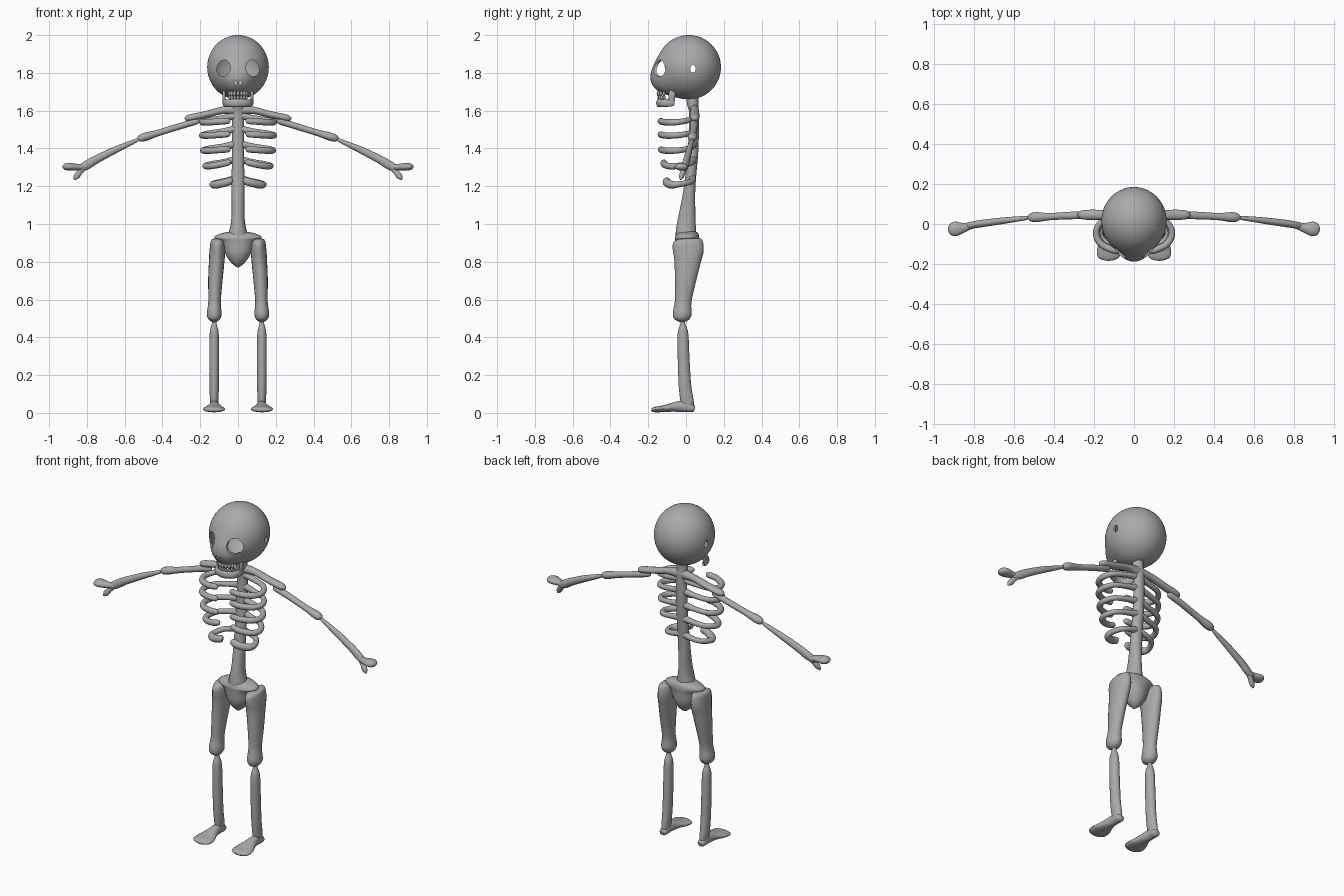
import bpy, bmesh, math
from mathutils import Vector, Matrix

bone = bpy.data.materials.new("bone_grey")
bone.diffuse_color = (0.4, 0.4, 0.4, 1)


def make_object(name, bm, mirror=False):
    bmesh.ops.recalc_face_normals(bm, faces=bm.faces)
    me = bpy.data.meshes.new(name)
    bm.to_mesh(me)
    bm.free()
    ob = bpy.data.objects.new(name, me)
    bpy.context.collection.objects.link(ob)
    me.materials.append(bone)
    if mirror:
        m = ob.modifiers.new("mirror", 'MIRROR')
        m.use_mirror_merge = False
    return ob


def spline(pts, sub):
    """Catmull-Rom through points (x, y, z, radius a, radius b)."""
    out = []
    for i in range(len(pts) - 1):
        p = [pts[max(i - 1, 0)], pts[i], pts[i + 1], pts[min(i + 2, len(pts) - 1)]]
        for s in range(sub):
            t = s / sub
            out.append([0.5 * (2 * b + (c - a) * t + (2 * a - 5 * b + 4 * c - d) * t * t
                        + (3 * b - a - 3 * c + d) * t ** 3) for a, b, c, d in zip(*p)])
    return out + [list(pts[-1])]


def tube(name, pts, ref, mirror=True, sub=5, sides=20):
    """Loft of ellipses; radius b lies along ref, radius a across it."""
    bm = bmesh.new()
    rows = spline(pts, sub)
    rings = []
    for i, r in enumerate(rows):
        c = Vector(r[:3])
        t = Vector(rows[min(i + 1, len(rows) - 1)][:3]) - Vector(rows[max(i - 1, 0)][:3])
        side = t.cross(Vector(ref)).normalized()
        up = side.cross(t).normalized()
        a, b = max(r[3], 0.003), max(r[4], 0.003)
        rings.append([bm.verts.new(c + side * a * math.cos(k * math.tau / sides)
                                   + up * b * math.sin(k * math.tau / sides)) for k in range(sides)])
    for r0, r1 in zip(rings, rings[1:]):
        for k in range(sides):
            n = (k + 1) % sides
            bm.faces.new((r0[k], r0[n], r1[n], r1[k]))
    bm.faces.new(rings[0])
    bm.faces.new(rings[-1])
    return make_object(name, bm, mirror)


X, Y, Z = (1, 0, 0), (0, 1, 0), (0, 0, 1)

# Skull: round cranium with the face pushed forward
bm = bmesh.new()
bmesh.ops.create_uvsphere(bm, u_segments=56, v_segments=36, radius=1)
snout = Vector((0, -0.19, -0.085)).normalized()
for v in bm.verts:
    d = v.co.normalized()
    bump = 0.045 * max(0, d.dot(snout)) ** 8
    v.co = Vector((d.x * 0.163, d.y * 0.17, d.z * 0.17)) + d * bump + Vector((0, 0.015, 1.83))
skull = make_object("skull", bm)
sol = skull.modifiers.new("shell", 'SOLIDIFY')
sol.thickness = 0.012
sol.offset = -1

# Cutter for eye sockets, nose holes and ear holes
bm = bmesh.new()
lay = Matrix.Rotation(math.pi / 2, 4, 'X')


def hole(pos, axis_turn, tilt, rx, rz, depth, seg):
    mat = (Matrix.Translation(pos) @ Matrix.Rotation(axis_turn, 4, 'Z')
           @ Matrix.Rotation(tilt, 4, 'Y') @ Matrix.Diagonal((rx, 1, rz, 1)) @ lay)
    bmesh.ops.create_cone(bm, cap_ends=True, segments=seg, radius1=1, radius2=1,
                          depth=depth, matrix=mat)


for s in (-1, 1):
    hole((s * 0.077, -0.15, 1.825), 0, -s * 0.3, 0.036, 0.046, 0.2, 9)
    hole((s * 0.013, -0.18, 1.748), 0, s * 0.3, 0.007, 0.014, 0.1, 8)
hole((0, 0.037, 1.822), math.pi / 2, 0, 0.015, 0.022, 0.5, 8)
cutter = make_object("hole_cutter", bm)
cutter.hide_render = True
bo = skull.modifiers.new("holes", 'BOOLEAN')
bo.operation = 'DIFFERENCE'
bo.solver = 'EXACT'
bo.object = cutter
bpy.context.view_layer.objects.active = skull
for m in ("shell", "holes"):
    bpy.ops.object.modifier_apply(modifier=m)
bpy.data.objects.remove(cutter)

# Jaw with rising back branches
tube("jaw", [(-0.072, -0.062, 1.645, 0.008, 0.014), (-0.07, -0.08, 1.643, 0.011, 0.021),
             (-0.052, -0.125, 1.64, 0.012, 0.02), (0, -0.145, 1.641, 0.013, 0.022),
             (0.052, -0.125, 1.64, 0.012, 0.02), (0.07, -0.08, 1.643, 0.011, 0.021),
             (0.072, -0.062, 1.645, 0.008, 0.014)], Z, False)
tube("jaw_branch", [(0.072, -0.075, 1.635, 0.007, 0.012), (0.074, -0.075, 1.67, 0.009, 0.018),
                    (0.074, -0.073, 1.7, 0.008, 0.017), (0.073, -0.078, 1.716, 0.003, 0.008)], Y)

# Teeth in two arcs
bm = bmesh.new()
for zc, rad, h in ((1.69, 0.05, 0.014), (1.669, 0.046, 0.012)):
    for k in range(7):
        a = math.radians(-66 + 22 * k)
        bmesh.ops.create_uvsphere(bm, u_segments=10, v_segments=6, radius=1, matrix=Matrix.Translation(
            (rad * math.sin(a), -0.097 - rad * math.cos(a), zc)) @ Matrix.Diagonal((0.009, 0.008, h, 1)))
make_object("teeth", bm)

# Spine and pelvis
tube("spine", [(0, 0.033, 1.69, 0.03, 0.034), (0, 0.035, 1.64, 0.031, 0.03),
               (0, 0.042, 1.58, 0.032, 0.026), (0, 0.038, 1.4, 0.032, 0.028),
               (0, 0.02, 1.2, 0.034, 0.03), (0, 0.006, 1.05, 0.034, 0.044),
               (0, 0, 0.97, 0.045, 0.053), (0, 0, 0.9, 0.07, 0.056)], Y, False)
tube("pelvis", [(0, 0.003, 0.958, 0.05, 0.045), (0, 0.004, 0.947, 0.1, 0.058),
                (0, 0.006, 0.928, 0.125, 0.064), (0, 0.006, 0.9, 0.09, 0.063),
                (0, 0.006, 0.84, 0.066, 0.058), (0, 0.004, 0.795, 0.036, 0.036),
                (0, 0, 0.77, 0.004, 0.004)], Y, False)

# Ribs: (height, half width, front reach)
for i, (z, w, f) in enumerate(((1.54, 0.19, 0.13), (1.47, 0.19, 0.13), (1.39, 0.185, 0.128),
                               (1.308, 0.172, 0.115), (1.21, 0.135, 0.1))):
    last = i == 4
    r = 0.021 if last else 0.017
    hook = 0.018 if i > 2 else 0.005
    tube("rib_%d" % (i + 1), [
        (0.0, 0.04 - 0.01 * last, z + 0.035, 0.02, 0.022),
        (w * 0.4, 0.035, z + 0.022, 0.017, 0.015),
        (w * 0.82, 0.015, z + 0.01, 0.015, 0.015),
        (w, -0.04, z, 0.016, 0.016),
        (w * 0.88, -f * 0.75, z - 0.002, r, r),
        (w * 0.55, -f, z + hook * 0.4, r, r),
        (w * 0.28, -f - 0.002, z + hook, r * 0.9, r * 0.9),
        (w * 0.22, -f, z + hook, 0.004, 0.004)], Z)

# Shoulders and arms
tube("shoulder", [(0, 0.043, 1.605, 0.024, 0.03), (0.08, 0.046, 1.602, 0.022, 0.02),
                  (0.17, 0.046, 1.58, 0.025, 0.018), (0.25, 0.046, 1.563, 0.024, 0.018),
                  (0.275, 0.046, 1.557, 0.014, 0.012), (0.282, 0.046, 1.555, 0.003, 0.003)], Z)
tube("upper_arm", [(0.205, 0.042, 1.548, 0.004, 0.004), (0.222, 0.042, 1.543, 0.017, 0.016),
                   (0.3, 0.043, 1.52, 0.019, 0.017), (0.42, 0.037, 1.483, 0.018, 0.017),
                   (0.49, 0.034, 1.462, 0.025, 0.022), (0.52, 0.033, 1.452, 0.018, 0.017),
                   (0.532, 0.033, 1.447, 0.003, 0.003)], Z)
tube("forearm", [(0.525, 0.032, 1.45, 0.006, 0.006), (0.55, 0.029, 1.437, 0.011, 0.011),
                 (0.65, 0.017, 1.392, 0.016, 0.018), (0.75, 0.004, 1.342, 0.018, 0.022),
                 (0.8, -0.004, 1.312, 0.018, 0.024), (0.835, -0.012, 1.293, 0.017, 0.018),
                 (0.85, -0.014, 1.288, 0.006, 0.006)], Z)
tube("fingers", [(0.8, -0.005, 1.303, 0.014, 0.015), (0.845, -0.017, 1.301, 0.022, 0.017),
                 (0.89, -0.024, 1.303, 0.036, 0.02), (0.918, -0.025, 1.303, 0.028, 0.016),
                 (0.93, -0.025, 1.303, 0.004, 0.004)], Z)
tube("thumb", [(0.81, -0.006, 1.303, 0.014, 0.012), (0.835, -0.015, 1.277, 0.014, 0.014),
               (0.855, -0.024, 1.252, 0.016, 0.013), (0.868, -0.028, 1.234, 0.004, 0.004)], Y)

# Legs
tube("thigh", [(0.108, 0.005, 0.923, 0.012, 0.03), (0.108, 0.006, 0.912, 0.034, 0.074),
               (0.109, 0.012, 0.865, 0.041, 0.082), (0.113, 0.008, 0.8, 0.041, 0.07),
               (0.12, -0.003, 0.7, 0.038, 0.056), (0.124, -0.015, 0.59, 0.033, 0.044),
               (0.126, -0.02, 0.525, 0.039, 0.05), (0.126, -0.018, 0.495, 0.03, 0.038),
               (0.126, -0.017, 0.478, 0.006, 0.006)], Y)
tube("shin", [(0.126, -0.017, 0.49, 0.01, 0.01), (0.126, -0.017, 0.465, 0.014, 0.015),
              (0.126, -0.016, 0.42, 0.024, 0.028), (0.126, -0.013, 0.3, 0.026, 0.031),
              (0.126, -0.006, 0.15, 0.025, 0.033), (0.126, 0.006, 0.06, 0.022, 0.035),
              (0.126, 0.012, 0.02, 0.018, 0.03)], Y)
tube("foot", [(0.126, 0.046, 0.022, 0.01, 0.01), (0.126, 0.036, 0.024, 0.022, 0.02),
              (0.126, -0.02, 0.034, 0.025, 0.03), (0.126, -0.07, 0.03, 0.037, 0.024),
              (0.127, -0.12, 0.022, 0.056, 0.018), (0.127, -0.16, 0.018, 0.056, 0.015),
              (0.127, -0.178, 0.016, 0.035, 0.01), (0.127, -0.184, 0.016, 0.006, 0.004)], Z)

# Smooth shading with sharp socket rims
for ob in bpy.context.scene.objects:
    ob.select_set(True)
bpy.context.view_layer.objects.active = skull
bpy.ops.object.shade_smooth_by_angle(angle=math.radians(45))
